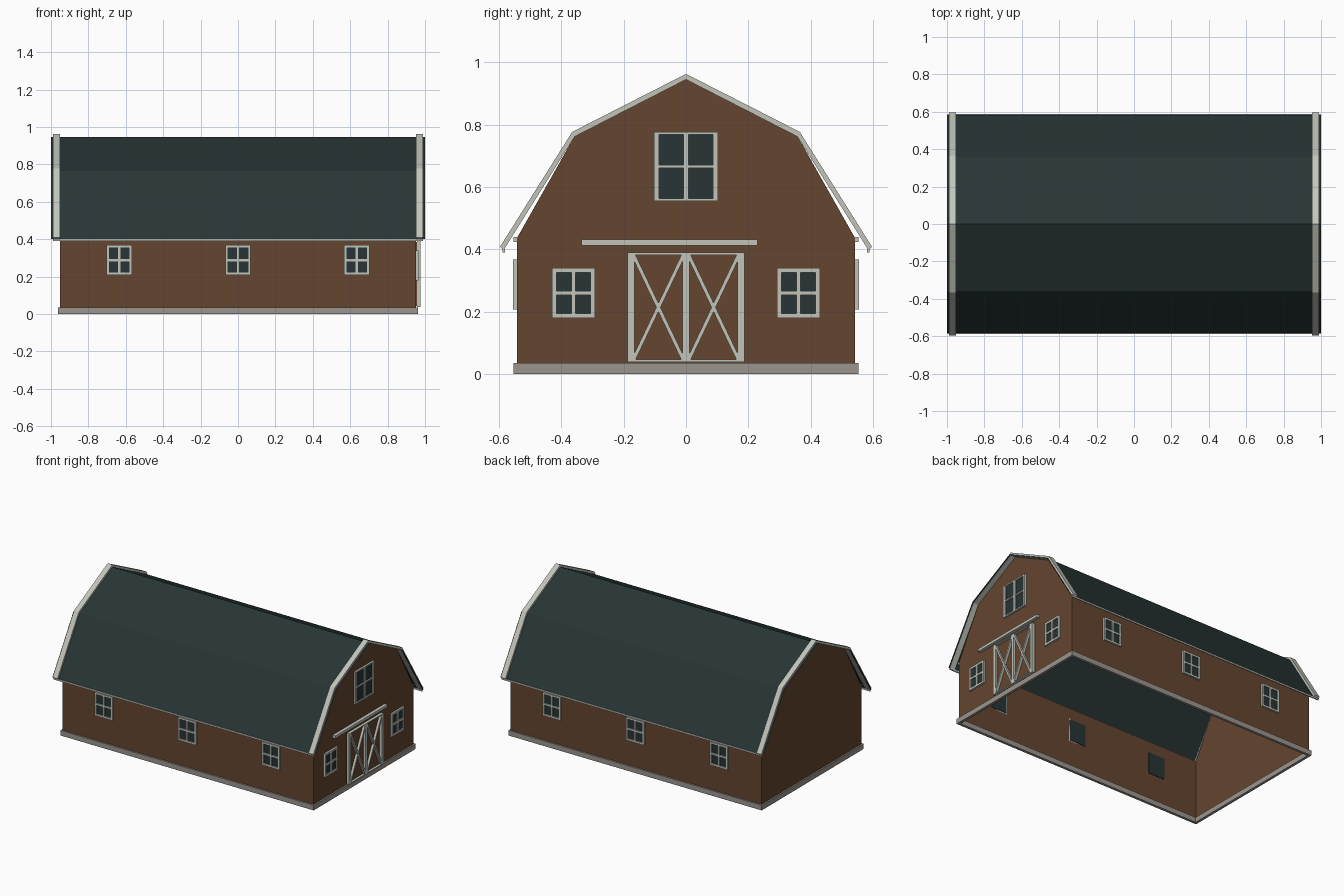
import bpy, bmesh, math
from mathutils import Matrix, Vector

cube = bpy.data.objects.get("Cube")
if cube:
    bpy.data.objects.remove(cube, do_unlink=True)


def material(name, r, g, b):
    m = bpy.data.materials.new(name)
    m.use_nodes = True
    m.diffuse_color = (r, g, b, 1)
    m.node_tree.nodes["Principled BSDF"].inputs["Base Color"].default_value = (r, g, b, 1)
    return m


BROWN = material("brown_siding", 0.13, 0.06, 0.028)
DARK = material("dark_slate_green", 0.021, 0.035, 0.035)
TRIM = material("pale_grey_trim", 0.54, 0.56, 0.50)
STONE = material("warm_grey_stone", 0.33, 0.30, 0.27)

WALL_X, WALL_Y = 0.952, 0.542
ROOF = [(-0.585, 0.40), (-0.357, 0.764), (0, 0.947), (0.357, 0.764), (0.585, 0.40)]


def finish(name, bm, mat, recalc=True):
    if recalc:
        bmesh.ops.recalc_face_normals(bm, faces=bm.faces)
    mesh = bpy.data.meshes.new(name)
    bm.to_mesh(mesh)
    bm.free()
    mesh.materials.append(mat)
    ob = bpy.data.objects.new(name, mesh)
    bpy.context.collection.objects.link(ob)
    return ob


def add_box(bm, center, size, rot=None):
    m = Matrix.Translation(center) @ (rot or Matrix()) @ Matrix.Diagonal((*size, 1))
    bmesh.ops.create_cube(bm, size=1, matrix=m)


def box(name, center, size, mat):
    bm = bmesh.new()
    add_box(bm, center, size)
    return finish(name, bm, mat)


# Local wall frames: x along the wall, y up, z outward
def wall_frame(side):
    if side == "end":
        cols, origin = ((0, 1, 0), (0, 0, 1), (1, 0, 0)), (WALL_X, 0, 0)
    else:
        s = -1 if side == "front" else 1
        cols, origin = ((-s, 0, 0), (0, 0, 1), (0, s, 0)), (0, s * WALL_Y, 0)
    return Matrix.Translation(origin) @ Matrix(cols).transposed().to_4x4()


# Bars are (u, v, width, height, angle) on a wall
def bars(name, side, items, depth, mat, base=0.0):
    bm = bmesh.new()
    for u, v, w, h, a in items:
        add_box(bm, (u, v, base + depth / 2), (w, h, depth), Matrix.Rotation(a, 4, "Z"))
    bm.transform(wall_frame(side))
    return finish(name, bm, mat)


def window(name, side, u, v, w, h, t, rail):
    items = [(u + k * (w - t) / 2, v, t, h, 0) for k in (-1, 0, 1)]
    items += [(u, v + k * (h - rail) / 2, w, rail, 0) for k in (-1, 0, 1)]
    bars(name + "_frame", side, items, 0.013, TRIM)
    bars(name + "_pane", side, [(u, v, w - t, h - rail, 0)], 0.008, DARK, -0.003)


# Wall shell, open underneath and under the roof
bm = bmesh.new()
profile = [(-WALL_Y, 0), (-WALL_Y, 0.437)] + ROOF[1:4] + [(WALL_Y, 0.437), (WALL_Y, 0)]
ends = [[bm.verts.new((x, y, z)) for y, z in profile] for x in (-WALL_X, WALL_X)]
for ring in ends:
    bm.faces.new(ring)
for i in (0, 5):
    bm.faces.new((ends[0][i], ends[1][i], ends[1][i + 1], ends[0][i + 1]))
finish("walls", bm, BROWN)

# Foundation ring
bm = bmesh.new()
for s in (-1, 1):
    add_box(bm, (0, s * 0.544, 0.0175), (1.924, 0.018, 0.035))
    add_box(bm, (s * 0.953, 0, 0.0175), (0.018, 1.07, 0.035))
finish("foundation", bm, STONE)

# Gambrel roof sheet
bm = bmesh.new()
rows = [[bm.verts.new((x, y, z)) for x in (-1, 1)] for y, z in ROOF]
for a, b in zip(rows, rows[1:]):
    bm.faces.new((a[0], a[1], b[1], b[0]))
finish("roof", bm, DARK, recalc=False)

# Rake boards lying on the roof at each end
outer = [(-0.597, 0.408), (-0.365, 0.777), (0, 0.963), (0.365, 0.777), (0.597, 0.408)]
inner = [(y, z - 0.002) for y, z in ROOF]
for label, s in (("left", 1), ("right", -1)):
    bm = bmesh.new()
    for i in range(4):
        quad = (inner[i], inner[i + 1], outer[i + 1], outer[i])
        near, far = [[bm.verts.new((s * x, y, z)) for y, z in quad] for x in (0.953, 0.99)]
        bm.faces.new(near)
        bm.faces.new(far)
        for j in range(4):
            k = (j + 1) % 4
            bm.faces.new((near[j], near[k], far[k], far[j]))
    finish(label + "_rake_trim", bm, TRIM)

# Eave fascia, wall top trim and side windows
for label, s in (("front", -1), ("back", 1)):
    box(label + "_eave_trim", (0, s * 0.584, 0.396), (1.98, 0.008, 0.011), TRIM)
    box(label + "_wall_trim", (0, s * 0.548, 0.431), (1.9, 0.012, 0.016), TRIM)
    for i in (-1, 0, 1):
        window(f"{label}_window_{i + 2}", label, i * 0.634, 0.288, 0.136, 0.16, 0.013, 0.013)

# Door end windows
for label, s in (("front", -1), ("back", 1)):
    window("end_window_" + label, "end", s * 0.361, 0.26, 0.138, 0.16, 0.014, 0.014)
window("loft_window", "end", 0, 0.666, 0.206, 0.222, 0.017, 0.009)

# Sliding double door with crossed braces
bars("door_panels", "end", [(0, 0.214, 0.37, 0.344, 0)], 0.008, BROWN)
items = [(u, 0.214, 0.022, 0.35, 0) for u in (-0.177, 0, 0.177)]
items += [(0, v, 0.37, 0.007, 0) for v in (0.043, 0.386)]
brace = Vector((0.162, 0.34))
for u in (-0.0885, 0.0885):
    for s in (-1, 1):
        items.append((u, 0.214, brace.length, 0.012, s * math.atan2(brace.y, brace.x)))
bars("door_frame", "end", items, 0.018, TRIM, 0.006)
bars("door_rail", "end", [(-0.053, 0.422, 0.564, 0.018, 0)], 0.022, TRIM)
